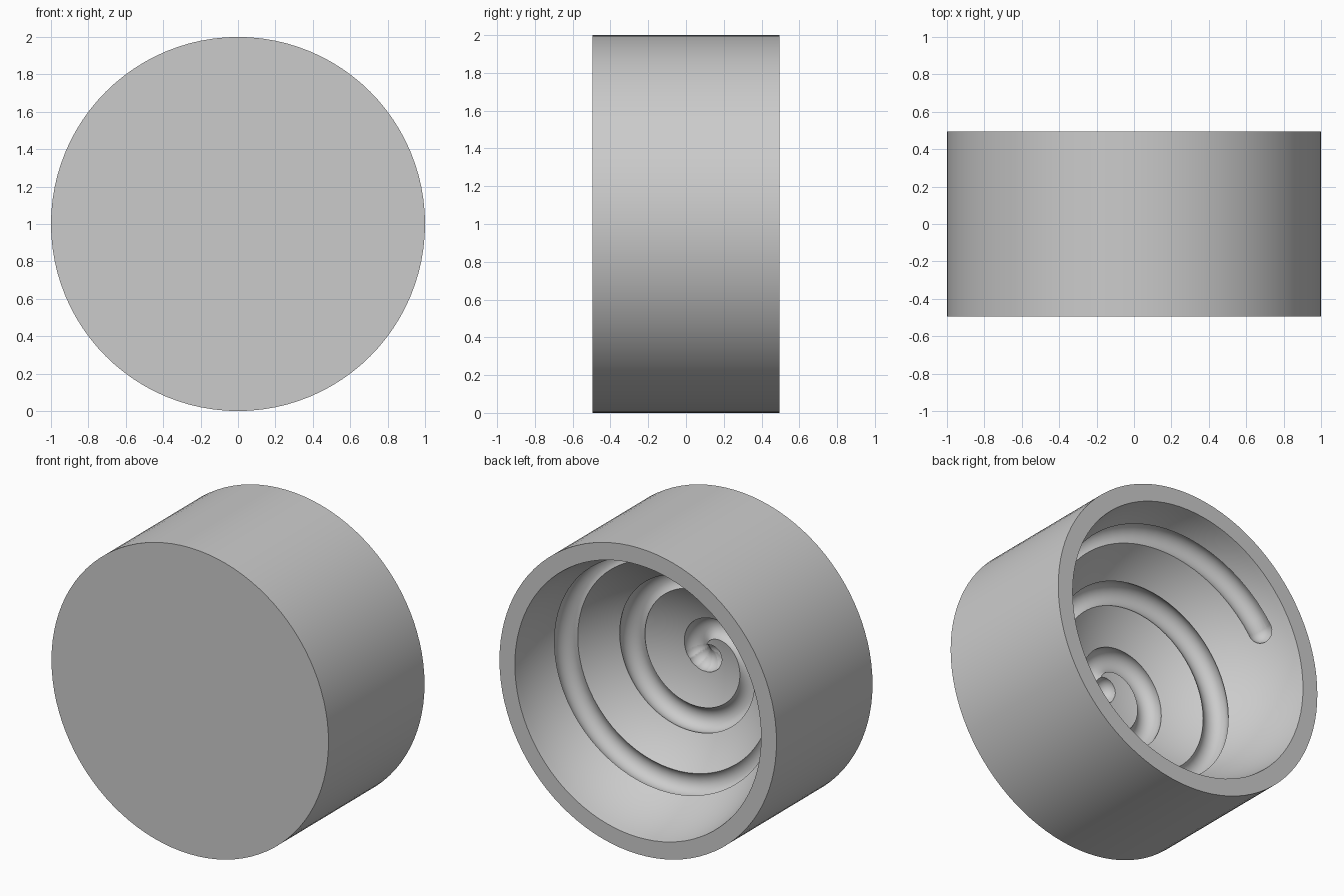
import bpy, bmesh
from math import sin, cos, acos, pi, radians
from mathutils import Vector, Matrix

cube = bpy.data.objects.get("Cube")
if cube:
    bpy.data.objects.remove(cube, do_unlink=True)

R, BOWL, HALF = 1.0, 0.9, 0.495        # outer radius, bowl sphere radius, half depth
OFFSET = 0.14                          # bowl sphere's centre lies this far behind the rim
GROOVE = 0.075                         # groove radius
TURNS, PITCH = 2.647, radians(25.74)   # spiral turns, polar angle gained per turn
START = radians(-83)                   # direction in which the spiral leaves the middle
TIGHT = 0.25                           # turns too tightly curled for a swept tube
CENTRE = Vector((0, HALF + OFFSET, R))

grey = bpy.data.materials.new("plain_grey")
grey.use_nodes = True
grey.diffuse_color = (0.6, 0.6, 0.6, 1)
grey.node_tree.nodes["Principled BSDF"].inputs["Base Color"].default_value = grey.diffuse_color


def add_mesh(name, bm):
    bmesh.ops.recalc_face_normals(bm, faces=bm.faces)
    mesh = bpy.data.meshes.new(name)
    bm.to_mesh(mesh)
    bm.free()
    mesh.materials.append(grey)
    obj = bpy.data.objects.new(name, mesh)
    bpy.context.collection.objects.link(obj)
    return obj


def on_bowl(turn):
    """Point of the spiral on the bowl after a number of turns."""
    theta, phi = PITCH * turn, START + 2 * pi * turn
    return CENTRE + BOWL * Vector((sin(theta) * cos(phi), -cos(theta), sin(theta) * sin(phi)))


def ball_cutter(turn):
    bm = bmesh.new()
    bmesh.ops.create_uvsphere(bm, u_segments=32, v_segments=20, radius=GROOVE * 1.01,
                              matrix=Matrix.Translation(on_bowl(turn)))
    return add_mesh("groove_ball_cutter", bm)


def tube_cutter(first, last, steps=160, sides=24):
    """Tube swept along the spiral, framed by the bowl's normal."""
    bm = bmesh.new()
    rings = []
    for i in range(steps + 1):
        turn = first + (last - first) * i / steps
        p = on_bowl(turn)
        normal = (p - CENTRE).normalized()
        side = normal.cross(on_bowl(turn + 0.001) - on_bowl(turn - 0.001)).normalized()
        rings.append([bm.verts.new(p + GROOVE * (cos(a) * normal + sin(a) * side))
                      for a in (2 * pi * k / sides for k in range(sides))])
    for lower, upper in zip(rings, rings[1:]):
        for k in range(sides):
            n = (k + 1) % sides
            bm.faces.new((lower[k], lower[n], upper[n], upper[k]))
    bm.faces.new(rings[0])
    bm.faces.new(rings[-1])
    return add_mesh("groove_tube_cutter", bm)


# Drum with a spherical bowl in its back, turned from one profile
STEPS = 32
rim_angle = acos(OFFSET / BOWL)
profile = [(0, -HALF), (R, -HALF), (R, HALF)]
profile += [(BOWL * sin(a), CENTRE.y - BOWL * cos(a))
            for a in (rim_angle * (1 - i / STEPS) for i in range(STEPS + 1))]
bm = bmesh.new()
verts = [bm.verts.new((r, y, R)) for r, y in profile]
edges = [bm.edges.new(pair) for pair in zip(verts, verts[1:])]
bmesh.ops.spin(bm, geom=verts + edges, cent=(0, 0, R), axis=(0, 1, 0),
               angle=2 * pi, steps=96, use_duplicate=False)
bmesh.ops.remove_doubles(bm, verts=bm.verts, dist=0.0005)
drum = add_mesh("drum_with_spiral_groove", bm)
bpy.ops.object.select_all(action="DESELECT")
drum.select_set(True)
bpy.context.view_layer.objects.active = drum

# Spiral groove cut into the bowl: swept tube, round outer end, curled start
cutters = [tube_cutter(TIGHT, TURNS), ball_cutter(TURNS)]
cutters += [ball_cutter(TIGHT * i / 5) for i in range(6)]
for cutter in cutters:
    cutter.hide_render = True
    cut = drum.modifiers.new("groove_cut", "BOOLEAN")
    cut.operation = "DIFFERENCE"
    cut.solver = "EXACT"
    cut.object = cutter
    bpy.ops.object.modifier_apply(modifier=cut.name)
    bpy.data.objects.remove(cutter, do_unlink=True)

bpy.ops.object.shade_smooth_by_angle(angle=radians(35))
